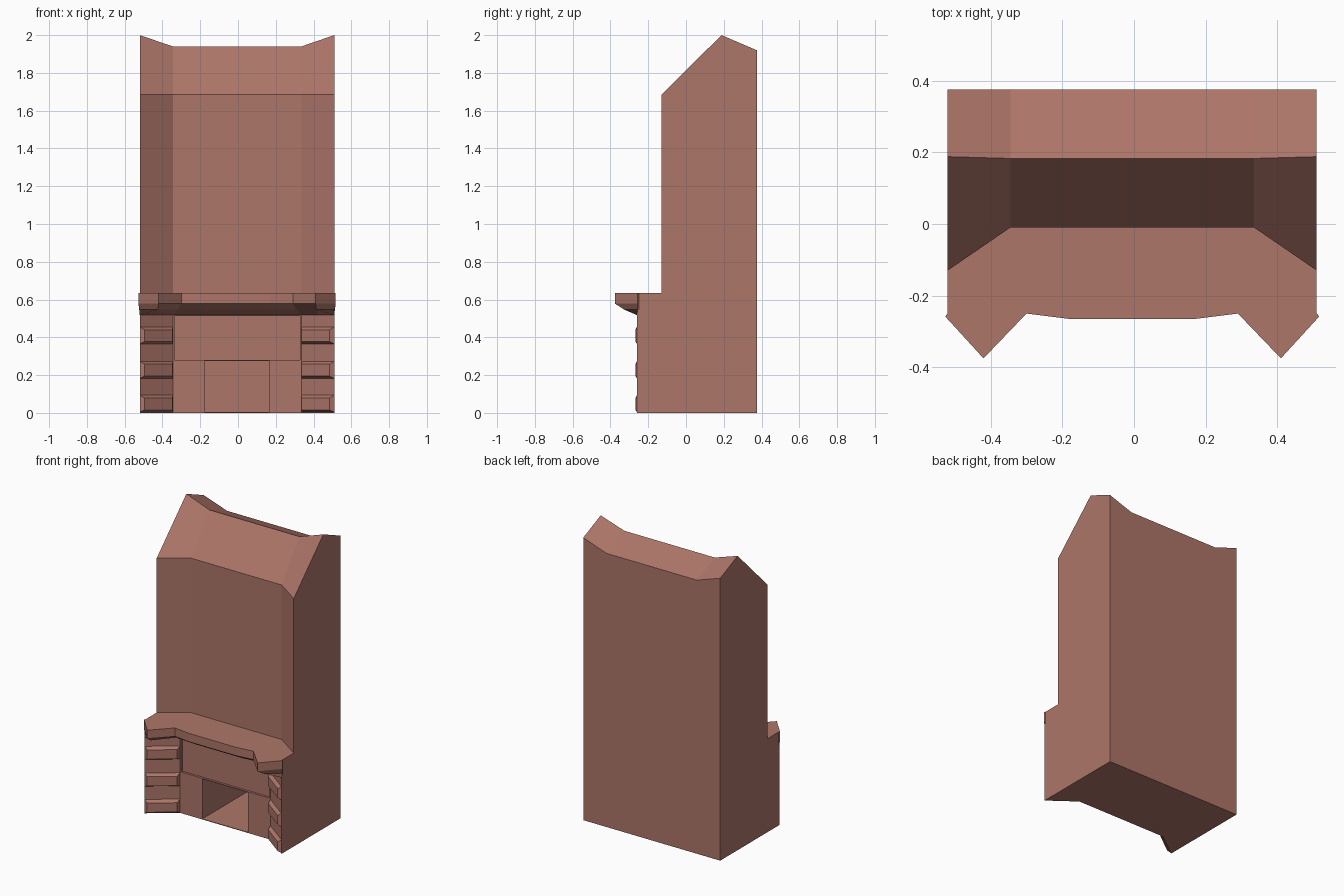
import bpy, bmesh
from mathutils import Vector

if "Cube" in bpy.data.objects:
    bpy.data.objects.remove(bpy.data.objects["Cube"])

CX = -0.005          # the body sits a hair left of centre
W, IN = 0.515, 0.34  # half width outside, half width of the flat middle
BACK = 0.375

brick = bpy.data.materials.new("red_brick")
brick.diffuse_color = (0.42, 0.18, 0.14, 1)
brick.use_nodes = True
brick.node_tree.nodes["Principled BSDF"].inputs["Base Color"].default_value = brick.diffuse_color


def build(name, verts, faces):
    bm = bmesh.new()
    vs = [bm.verts.new((x + CX, y, z)) for x, y, z in verts]
    for f in faces:
        bm.faces.new([vs[i] for i in f])
    bmesh.ops.recalc_face_normals(bm, faces=bm.faces)
    me = bpy.data.meshes.new(name)
    bm.to_mesh(me)
    bm.free()
    me.materials.append(brick)
    ob = bpy.data.objects.new(name, me)
    bpy.context.collection.objects.link(ob)
    return ob


def loft(name, rings):
    """Closed solid through rings of equal point count."""
    n = len(rings[0])
    verts = [p for r in rings for p in r]
    faces = [tuple(range(n)), tuple(range(len(verts) - n, len(verts)))]
    for k in range(len(rings) - 1):
        for i in range(n):
            j = (i + 1) % n
            faces.append((k*n + i, k*n + j, k*n + n + j, k*n + n + i))
    return build(name, verts, faces)


def mirrored(half):
    return half + [(-x, y) for x, y in reversed(half)]


def at(outline, z):
    return [(x, y, z) for x, y in outline]


def box(name, hw, y0, y1, z0, z1):
    o = [(-hw, y0), (hw, y0), (hw, y1), (-hw, y1)]
    return loft(name, [at(o, z0), at(o, z1)])


def cut(target, cutter):
    cutter.hide_render = True
    m = target.modifiers.new("cut", 'BOOLEAN')
    m.operation, m.solver, m.object = 'DIFFERENCE', 'EXACT', cutter
    bpy.context.view_layer.objects.active = target
    bpy.ops.object.modifier_apply(modifier=m.name)
    bpy.data.objects.remove(cutter)


# hearth base with splayed front, firebox opening and sunk lintel panel
plan = mirrored([(-W, BACK), (-W, -0.26), (-IN, -0.13)])
base = loft("hearth_base", [at(plan, 0), at(plan, 0.6)])
cut(base, box("firebox_cutter", 0.172, -0.4, 0.36, 0.004, 0.275))
cut(base, box("panel_cutter", 0.332, -0.4, -0.115, 0.28, 0.514))

# chimney breast: one profile per column, sagging in the middle of the ridge
cols = [(-W, -0.13, 0.188, 0), (-IN, -0.01, 0.183, 0.06),
        (IN, -0.01, 0.183, 0.06), (W, -0.13, 0.188, 0)]
rings = [[(x, f, 0.6), (x, f, 1.685), (x, r, 2 - d), (x, BACK, 1.92 - d),
          (x, BACK, 0.6)] for x, f, r, d in cols]
loft("chimney_breast", rings)

# mantel shelf: straight edge, chamfer, then a slope back to the wall
rear = [(-IN, -0.01), (-W, -0.13)]
edge = rear + [(-W, -0.25), (-0.522, -0.258), (-0.415, -0.375), (-0.295, -0.25), (-0.175, -0.265)]
under = rear + [(-W, -0.25), (-0.518, -0.256), (-0.42, -0.328), (-0.315, -0.205), (-0.18, -0.217)]
wall = rear + [(-W, -0.25), (-W, -0.26), (-0.43, -0.197), (-IN, -0.13), (-0.18, -0.13)]
loft("mantel_shelf", [at(mirrored(wall), 0.518), at(mirrored(under), 0.547),
                      at(mirrored(edge), 0.578), at(mirrored(edge), 0.635)])

# bevelled quoin bricks on both splayed faces
a, b = Vector((-W, -0.26)), Vector((-IN, -0.13))
t = (b - a).normalized()
n = Vector((t.y, -t.x))
p, q = a + t*0.015 + n*0.021, b - t*0.018 + n*0.021
for side, sx in (("left", 1), ("right", -1)):
    for i, z in enumerate((0.004, 0.183, 0.365)):
        def rect(u, v, lo, hi):
            return [(sx*u.x, u.y, lo), (sx*v.x, v.y, lo),
                    (sx*v.x, v.y, hi), (sx*u.x, u.y, hi)]
        loft(f"quoin_{side}_{i + 1}", [rect(a, b, z, z + 0.09),
                                       rect(p, q, z + 0.012, z + 0.075)])
